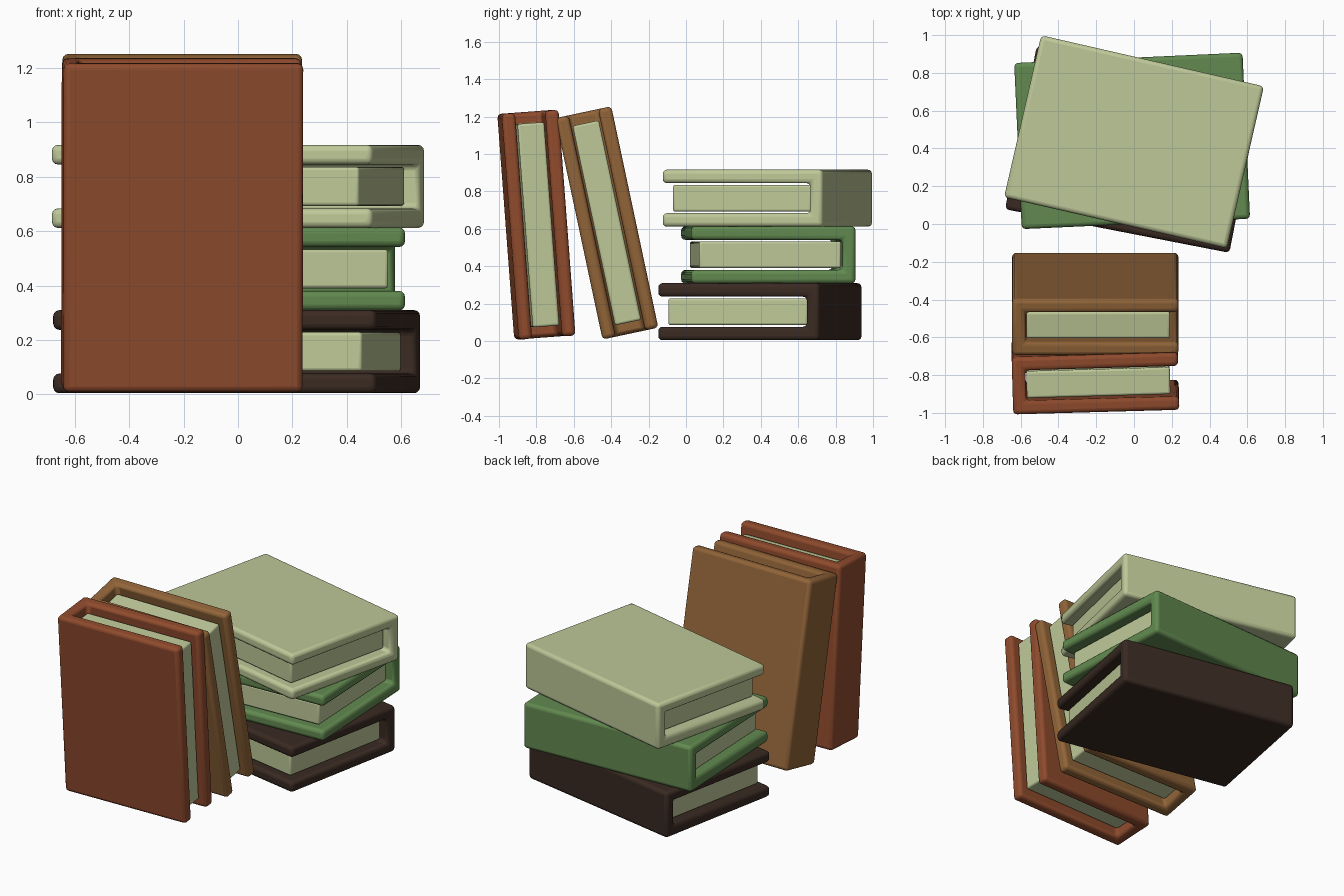
import bpy, bmesh, math
from mathutils import Matrix, Vector

if "Cube" in bpy.data.objects:
    bpy.data.objects.remove(bpy.data.objects["Cube"])

L, W, T = 1.21, 0.88, 0.305      # book length, cover width, thickness
BOARD, SPINE = 0.072, 0.07       # cover board and spine thickness


def material(name, rgb):
    m = bpy.data.materials.new(name)
    m.diffuse_color = (*rgb, 1)
    m.use_nodes = True
    m.node_tree.nodes["Principled BSDF"].inputs["Base Color"].default_value = m.diffuse_color
    return m


PALE = material("pale green", (0.515, 0.578, 0.314))
RED = material("rust red", (0.275, 0.070, 0.026))
TAN = material("tan brown", (0.283, 0.127, 0.040))
GREEN = material("leaf green", (0.122, 0.254, 0.080))
DARK = material("dark brown", (0.042, 0.023, 0.016))


def prism(name, profile, length, mat, matrix, bevel):
    """Extrude a (y, z) profile along x, centred, and round its edges."""
    bm = bmesh.new()
    face = bm.faces.new([bm.verts.new((-length / 2, y, z)) for y, z in profile])
    ext = bmesh.ops.extrude_face_region(bm, geom=[face])["geom"]
    bmesh.ops.translate(bm, vec=(length, 0, 0),
                        verts=[v for v in ext if isinstance(v, bmesh.types.BMVert)])
    bmesh.ops.recalc_face_normals(bm, faces=bm.faces)
    me = bpy.data.meshes.new(name)
    bm.to_mesh(me)
    bm.free()
    me.materials.append(mat)
    ob = bpy.data.objects.new(name, me)
    bpy.context.collection.objects.link(ob)
    ob.matrix_world = matrix
    mod = ob.modifiers.new("rounded edges", "BEVEL")
    mod.width, mod.segments, mod.limit_method = bevel, 3, "ANGLE"
    bpy.ops.object.select_all(action="DESELECT")
    ob.select_set(True)
    bpy.context.view_layer.objects.active = ob
    bpy.ops.object.shade_smooth_by_angle(angle=math.radians(35))


def book(name, mat, matrix):
    w, t = W / 2, T / 2
    i, s = t - BOARD, w - SPINE
    # U-shaped cover, spine towards local +y
    prism(name + "_cover", [(-w, -t), (w, -t), (w, t), (-w, t),
                            (-w, i), (s, i), (s, -i), (-w, -i)],
          L, mat, matrix, 0.022)
    # page block, set back from the open edges
    p, f, b = i - 0.009, -w + 0.045, s - 0.005
    prism(name + "_pages", [(f, -p), (b, -p), (b, p), (f, p)],
          L - 0.12, PALE, matrix, 0.012)


def rot(deg, axis):
    return Matrix.Rotation(math.radians(deg), 4, axis)


# Lying stack, bottom to top
for name, mat, loc, turn in [
        ("bottom_book", DARK, (-0.005, 0.395, 0.157), -11),
        ("middle_book", GREEN, (-0.01, 0.44, 0.461), 2.6),
        ("top_book", PALE, (0, 0.435, 0.764), -12.9)]:
    book(name, mat, Matrix.Translation(loc) @ rot(turn, "Z"))

# Upright leaning books, spine towards -x
upright = Matrix(((0, -1, 0, 0), (0, 0, -1, 0), (1, 0, 0, 0), (0, 0, 0, 1)))
for name, mat, loc, lean, turn in [
        ("front_book", RED, (-0.205, -0.80, 0.622), 4.3, 1.6),
        ("leaning_book", TAN, (-0.205, -0.423, 0.632), 12, 0)]:
    book(name, mat, Matrix.Translation(loc) @ rot(turn, "Z") @ rot(lean, "X") @ upright)
